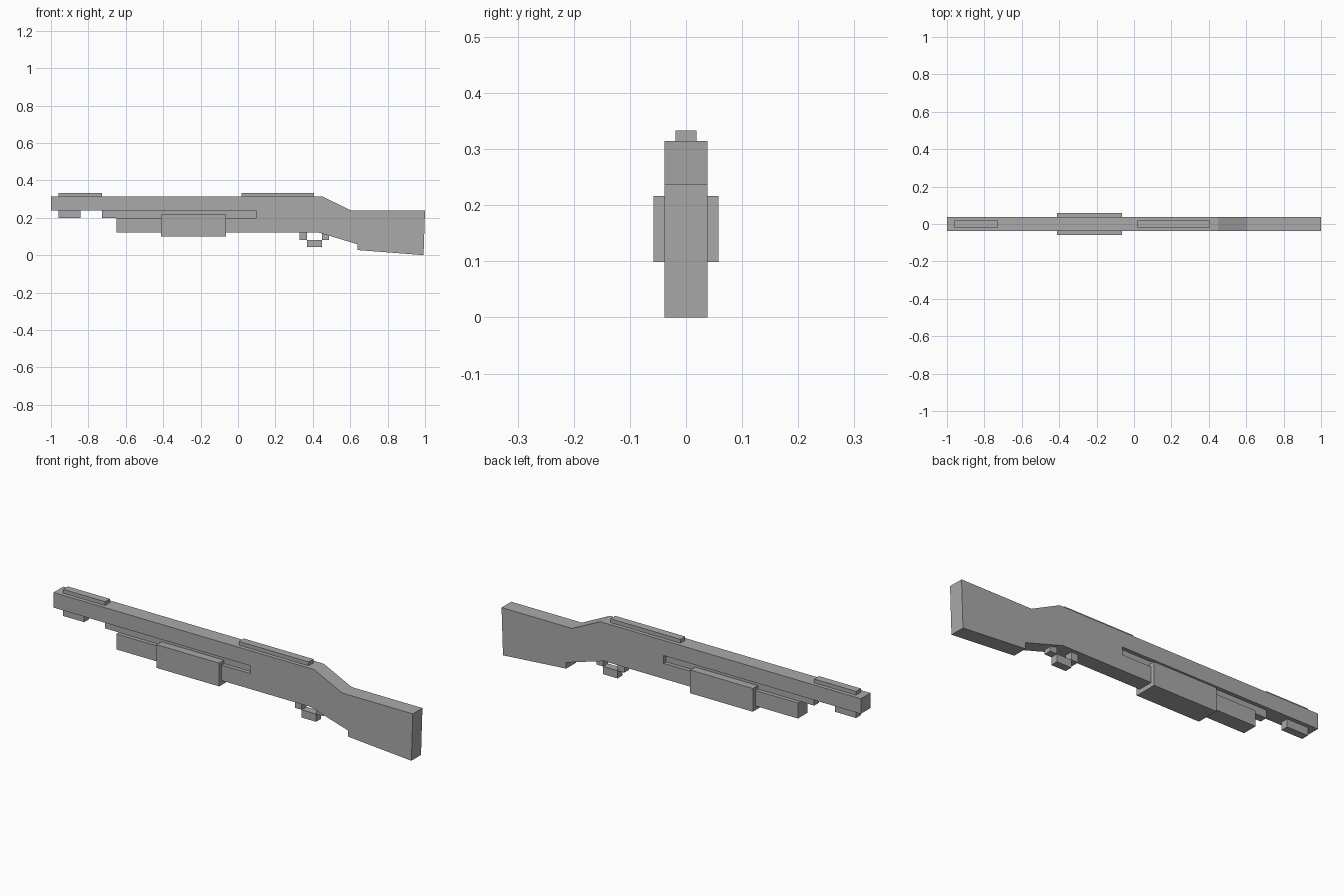
import bpy
import bmesh

cube = bpy.data.objects.get("Cube")
if cube:
    bpy.data.objects.remove(cube, do_unlink=True)

# Single flat grey
grey = bpy.data.materials.new("plain_grey")
grey.use_nodes = True
colour = (0.4, 0.4, 0.4, 1)
grey.diffuse_color = colour
grey.node_tree.nodes["Principled BSDF"].inputs["Base Color"].default_value = colour


def prism(name, outline, half_width):
    """Extrude a side outline (x, z) evenly to both sides of y = 0."""
    bm = bmesh.new()
    face = bm.faces.new([bm.verts.new((x, -half_width, z)) for x, z in outline])
    extruded = bmesh.ops.extrude_face_region(bm, geom=[face])["geom"]
    moved = [v for v in extruded if isinstance(v, bmesh.types.BMVert)]
    bmesh.ops.translate(bm, verts=moved, vec=(0, 2 * half_width, 0))
    bmesh.ops.recalc_face_normals(bm, faces=bm.faces)
    mesh = bpy.data.meshes.new(name)
    bm.to_mesh(mesh)
    bm.free()
    mesh.materials.append(grey)
    obj = bpy.data.objects.new(name, mesh)
    bpy.context.collection.objects.link(obj)
    return obj


def block(name, x0, x1, z0, z1, half_width):
    return prism(name, [(x0, z0), (x1, z0), (x1, z1), (x0, z1)], half_width)


NARROW, BODY, WIDE = 0.019, 0.0385, 0.058
TOP, BARREL_BOTTOM, SLOT_BOTTOM, BOTTOM = 0.314, 0.238, 0.199, 0.121

# Barrel, receiver and stock in one outline, with an open slot under the barrel
prism("barrel_and_stock", [
    (-1, TOP), (0.45, TOP), (0.607, BARREL_BOTTOM), (1, BARREL_BOTTOM),
    (0.992, 0), (0.64, 0.027), (0.64, 0.058), (0.43, BOTTOM),
    (-0.65, BOTTOM), (-0.65, SLOT_BOTTOM), (0.097, SLOT_BOTTOM),
    (0.097, BARREL_BOTTOM), (-1, BARREL_BOTTOM)], BODY)

# Narrow bar filling the middle of the slot
block("slot_bar", -0.727, 0.097, SLOT_BOTTOM, BARREL_BOTTOM, NARROW)

# Sliding grip
block("sliding_grip", -0.413, -0.064, 0.099, 0.216, WIDE)

# Strips on top and lug below the muzzle
block("front_top_strip", -0.96, -0.727, TOP, 0.333, NARROW)
block("rear_top_strip", 0.018, 0.407, TOP, 0.333, NARROW)
block("muzzle_lug", -0.96, -0.843, SLOT_BOTTOM, BARREL_BOTTOM, NARROW)

# Trigger guard
block("guard_front", 0.33, 0.368, 0.082, BOTTOM, NARROW)
block("guard_rear", 0.448, 0.486, 0.082, BOTTOM, NARROW)
block("guard_bottom", 0.368, 0.448, 0.043, 0.082, NARROW)
